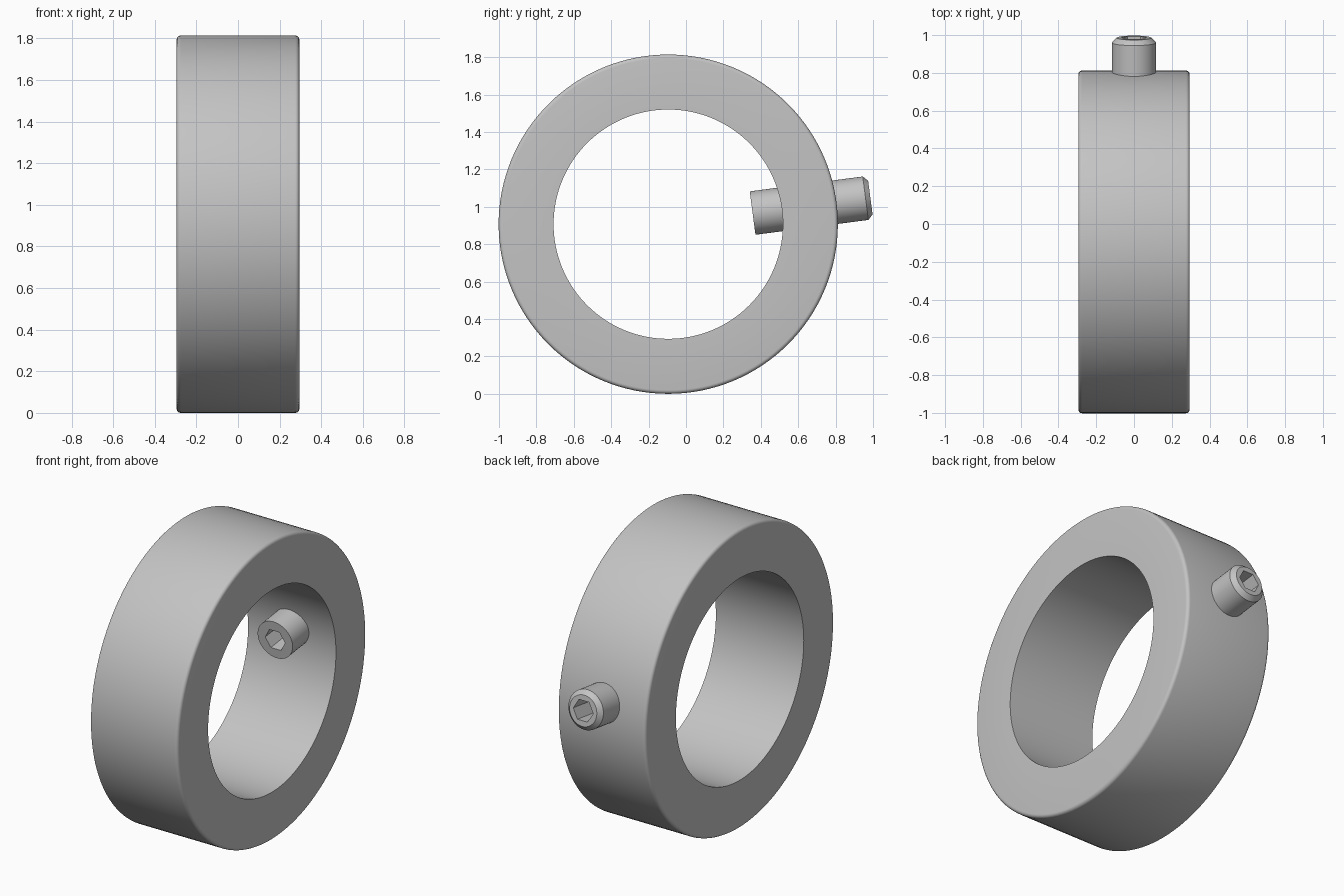
import bpy
import bmesh
from math import cos, sin, pi, radians
from mathutils import Matrix

cube = bpy.data.objects.get("Cube")
if cube:
    bpy.data.objects.remove(cube, do_unlink=True)

steel = bpy.data.materials.new("grey steel")
steel.use_nodes = True
colour = (0.55, 0.55, 0.55, 1)
steel.diffuse_color = colour
steel.node_tree.nodes["Principled BSDF"].inputs["Base Color"].default_value = colour


def hex_scale(angle):
    """Radius of a unit hexagon at an angle, corners on multiples of 60 degrees."""
    return cos(pi / 6) / cos(angle % (pi / 3) - pi / 6)


def lathe(name, profile, segments, matrix):
    """Revolve a closed loop of (radius, height, is_hex) points about local z."""
    bm = bmesh.new()
    rings = []
    for radius, height, is_hex in profile:
        ring = []
        for i in range(segments):
            a = 2 * pi * i / segments
            r = radius * (hex_scale(a) if is_hex else 1)
            ring.append(bm.verts.new((r * cos(a), r * sin(a), height)))
        rings.append(ring)
    for k, ring in enumerate(rings):
        following = rings[(k + 1) % len(rings)]
        for i in range(segments):
            j = (i + 1) % segments
            bm.faces.new((ring[i], ring[j], following[j], following[i]))
    bmesh.ops.recalc_face_normals(bm, faces=bm.faces)
    mesh = bpy.data.meshes.new(name)
    bm.to_mesh(mesh)
    bm.free()
    mesh.materials.append(steel)
    obj = bpy.data.objects.new(name, mesh)
    obj.matrix_world = matrix
    bpy.context.collection.objects.link(obj)
    bpy.ops.object.select_all(action="DESELECT")
    obj.select_set(True)
    bpy.context.view_layer.objects.active = obj
    bpy.ops.object.shade_smooth_by_angle(angle=radians(28))
    return obj


centre = Matrix.Translation((0, -0.095, 0.907))

# Collar: square bore edges, rounded outer edges
half, outer, bore, fillet = 0.295, 0.907, 0.613, 0.02
arc = [(outer - fillet + fillet * cos(a), half - fillet + fillet * sin(a))
       for a in (pi / 2 * i / 5 for i in range(6))]
rim = [(r, -h, False) for r, h in reversed(arc)] + [(r, h, False) for r, h in arc]
lathe("collar_ring", [(bore, -half, False)] + rim + [(bore, half, False)],
      128, centre @ Matrix.Rotation(pi / 2, 4, "Y"))

# Set screw: radial, chamfered outer end, hexagonal socket along its length
inner_end, outer_end, radius, chamfer, socket = 0.455, 1.09, 0.117, 0.026, 0.067
lathe("set_screw", [(socket, inner_end, True), (radius, inner_end, False),
                    (radius, outer_end - chamfer, False),
                    (radius - chamfer, outer_end, False),
                    (socket, outer_end, True)],
      48, centre @ Matrix.Rotation(radians(-82.5), 4, "X"))
